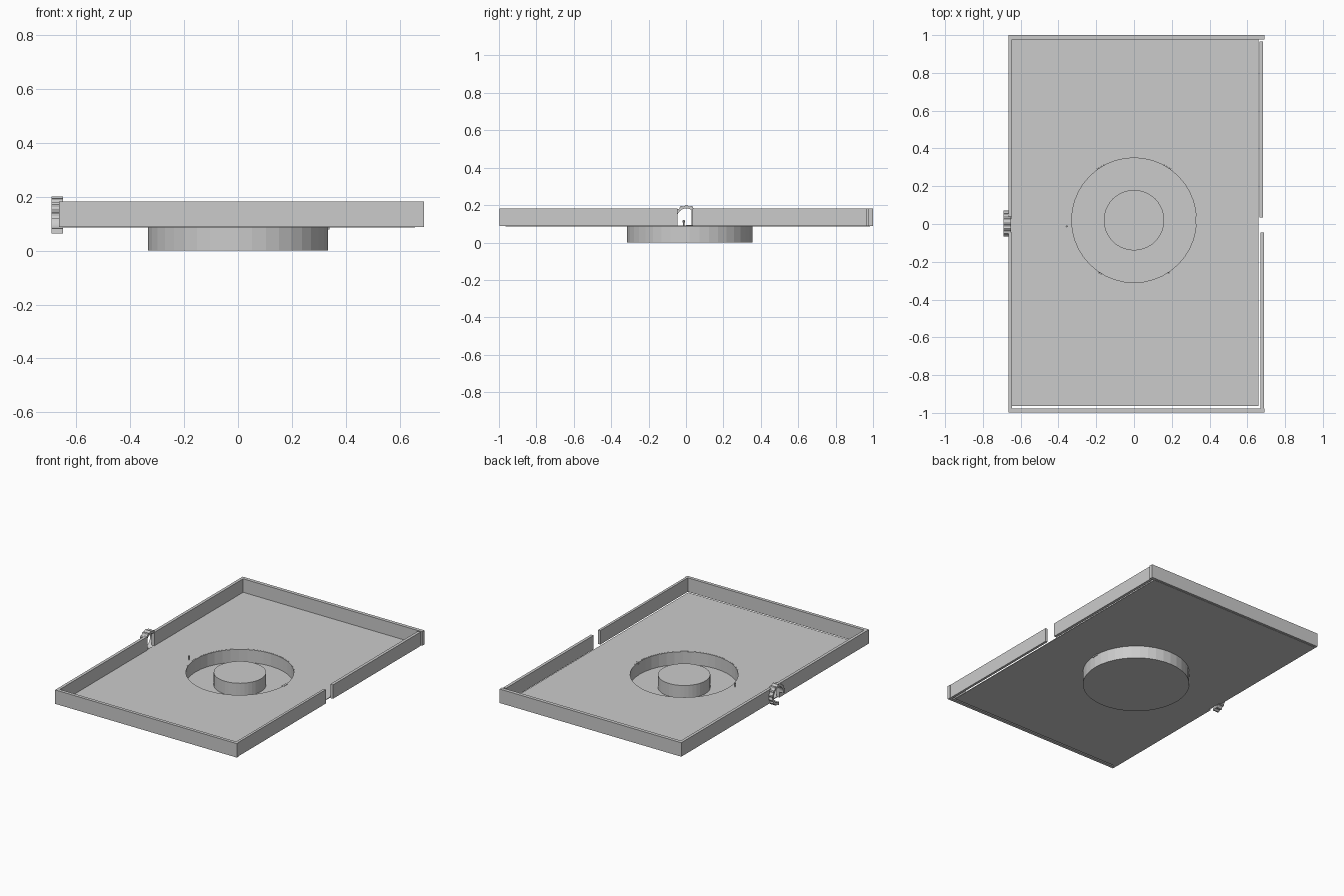
import bpy, bmesh, math

if "Cube" in bpy.data.objects:
    bpy.data.objects.remove(bpy.data.objects["Cube"])

grey = bpy.data.materials.new("plain grey")
grey.diffuse_color = (0.6, 0.6, 0.6, 1)
grey.use_nodes = True
grey.node_tree.nodes["Principled BSDF"].inputs["Base Color"].default_value = grey.diffuse_color


def finish(name, bm, recalc=True):
    if recalc:
        bmesh.ops.recalc_face_normals(bm, faces=bm.faces)
    me = bpy.data.meshes.new(name)
    bm.to_mesh(me)
    bm.free()
    me.materials.append(grey)
    ob = bpy.data.objects.new(name, me)
    bpy.context.collection.objects.link(ob)
    return ob


def box(name, x0, x1, y0, y1, z0, z1):
    bm = bmesh.new()
    bmesh.ops.create_cube(bm, size=1)
    for v in bm.verts:
        v.co = ((x0 + x1) / 2 + v.co.x * (x1 - x0),
                (y0 + y1) / 2 + v.co.y * (y1 - y0),
                (z0 + z1) / 2 + v.co.z * (z1 - z0))
    return finish(name, bm)


def lathe(name, profile, cx, cy, n=32):
    # closed solid of revolution; points at radius 0 become poles
    bm = bmesh.new()
    rows = []
    for r, z in profile:
        if r == 0:
            rows.append([bm.verts.new((cx, cy, z))] * n)
        else:
            rows.append([bm.verts.new((cx + r * math.cos(2 * math.pi * i / n),
                                       cy + r * math.sin(2 * math.pi * i / n), z))
                         for i in range(n)])
    for a, b in zip(rows, rows[1:]):
        for i in range(n):
            j = (i + 1) % n
            quad = list(dict.fromkeys([a[i], a[j], b[j], b[i]]))
            bm.faces.new(quad)
    return finish(name, bm)


CX, CY, R, N = 0.0, 0.02, 0.335, 40
Z0, Z1 = 0.088, 0.182

# floor panel with the round opening: ring of hole points joined to the rectangle
X0, X1, Y0, Y1 = -0.65, 0.658, -0.964, 0.985
angles = [2 * math.pi * i / N for i in range(N)]
angles += [math.atan2(y - CY, x - CX) % (2 * math.pi) for x in (X0, X1) for y in (Y0, Y1)]
angles.sort()
bm = bmesh.new()
loops = {}
for z in (0.086, 0.091):
    inner, outer = [], []
    for a in angles:
        c, s = math.cos(a), math.sin(a)
        tx = ((X1 if c > 0 else X0) - CX) / c if abs(c) > 1e-9 else 1e9
        ty = ((Y1 if s > 0 else Y0) - CY) / s if abs(s) > 1e-9 else 1e9
        t = min(tx, ty)
        inner.append(bm.verts.new((CX + R * c, CY + R * s, z)))
        outer.append(bm.verts.new((CX + t * c, CY + t * s, z)))
    loops[z] = (inner, outer)
(bi, bo), (ti, to) = loops[0.086], loops[0.091]
for i in range(len(angles)):
    j = (i + 1) % len(angles)
    for a, b in ((ti, to), (to, bo), (bo, bi), (bi, ti)):
        bm.faces.new((a[i], b[i], b[j], a[j]))
finish("floor_panel", bm)

# round well hanging below the floor, with a central island
lathe("round_well", [(0, 0), (R, 0), (R, 0.09), (R - 0.005, 0.09), (R - 0.005, 0.004),
                     (0.16, 0.004), (0.16, 0.09), (0, 0.09)], CX, CY, N)

# rim walls; the left and right sides have a gap in the middle
box("front_wall", -0.645, 0.69, -0.998, -0.976, Z0, Z1)
box("back_wall", -0.645, 0.69, 0.976, 1.0, Z0, Z1)
box("left_wall_front", -0.665, -0.645, -0.998, -0.045, Z0, Z1)
box("left_wall_back", -0.665, -0.645, 0.03, 1.0, Z0, Z1)
box("right_wall_front", 0.67, 0.687, -0.976, -0.045, Z0, Z1)
box("right_wall_back", 0.664, 0.684, 0.035, 0.966, Z0, Z1)

# small peg beside the well and small catch on its opposite edge
lathe("peg", [(0, 0.088), (0.003, 0.088), (0.003, 0.106), (0.006, 0.108),
              (0.006, 0.118), (0, 0.121)], -0.356, -0.012, 8)
box("edge_catch", 0.325, 0.34, 0.0, 0.04, 0.078, 0.093)

# open toothed ring standing at the gap of the left wall
bm = bmesh.new()
steps, start, end = 44, math.radians(-95), math.radians(190)
sections = []
for i in range(steps + 1):
    a = start + (end - start) * i / steps
    ro = 0.069 if i % 4 < 2 else 0.063
    sections.append([bm.verts.new((x, 0.002 + r * math.cos(a), 0.132 + r * math.sin(a)))
                     for x, r in ((-0.692, 0.05), (-0.692, ro), (-0.65, ro), (-0.65, 0.05))])
for a, b in zip(sections, sections[1:]):
    for k in range(4):
        m = (k + 1) % 4
        bm.faces.new((a[k], a[m], b[m], b[k]))
bm.faces.new(sections[0])
bm.faces.new(sections[-1][::-1])
finish("toothed_ring", bm)
